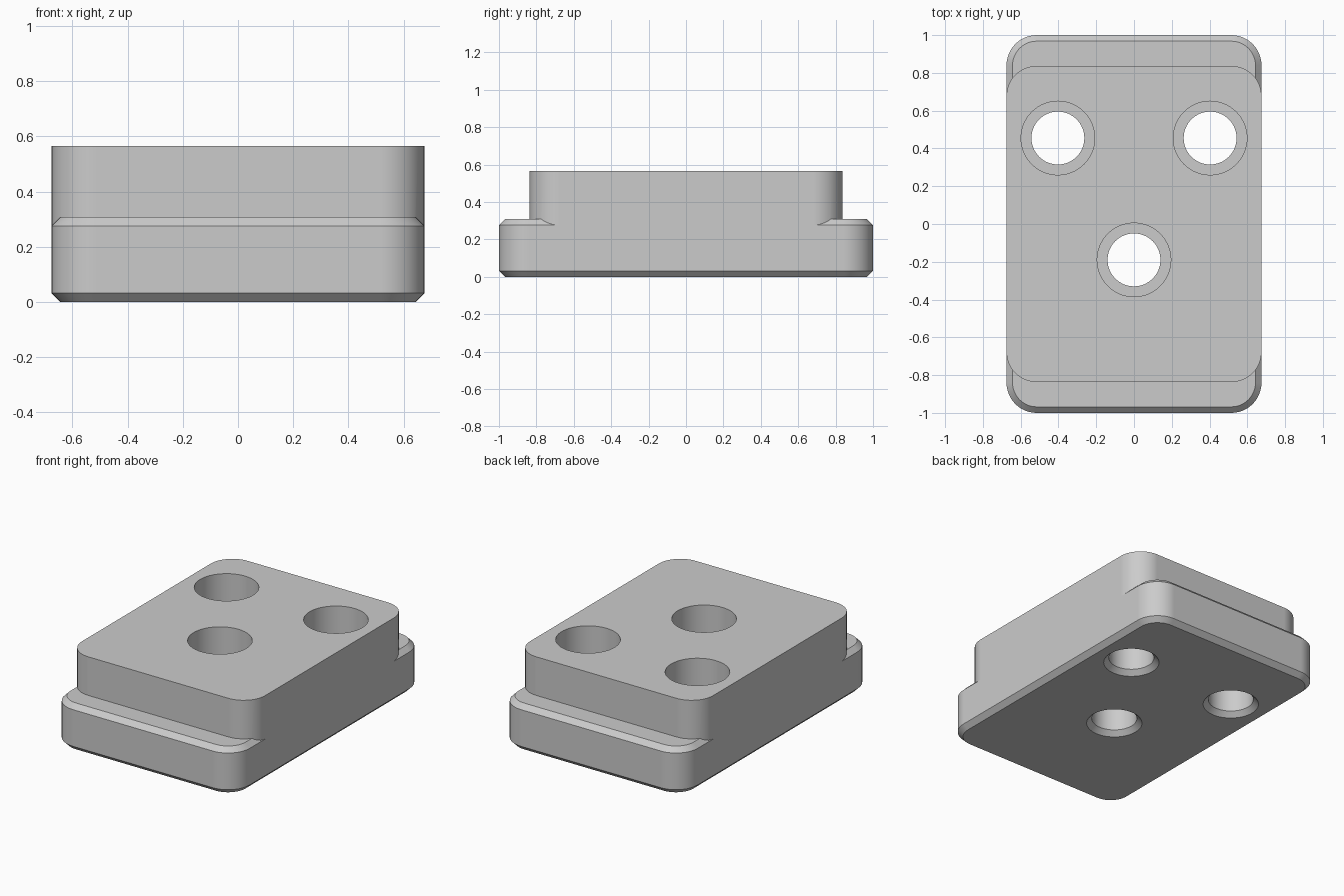
import bpy, bmesh, math

if "Cube" in bpy.data.objects:
    bpy.data.objects.remove(bpy.data.objects["Cube"], do_unlink=True)

HALF_X, BASE_Y, UPPER_Y = 0.675, 1.0, 0.837
BASE_TOP, TOP = 0.308, 0.565
CORNER, CHAMFER = 0.16, 0.032

grey = bpy.data.materials.new("plain_grey")
grey.use_nodes = True
grey.diffuse_color = (0.6, 0.6, 0.6, 1)
grey.node_tree.nodes["Principled BSDF"].inputs["Base Color"].default_value = (0.6, 0.6, 0.6, 1)


def rounded_rect(hx, hy, z, inset=0, steps=12):
    """Ring of points round a rectangle with rounded corners."""
    cx, cy, r = hx - CORNER, hy - CORNER, CORNER - inset
    ring = []
    for quarter, (sx, sy) in enumerate([(1, 1), (-1, 1), (-1, -1), (1, -1)]):
        for i in range(steps + 1):
            a = (quarter + i / steps) * math.pi / 2
            ring.append((sx * cx + r * math.cos(a), sy * cy + r * math.sin(a), z))
    return ring


def circle(x, y, r, z, steps=64):
    angles = [2 * math.pi * i / steps for i in range(steps)]
    return [(x + r * math.cos(a), y + r * math.sin(a), z) for a in angles]


def loft(name, rings):
    """Closed solid through a stack of matching rings, bottom to top."""
    bm = bmesh.new()
    rows = [[bm.verts.new(p) for p in ring] for ring in rings]
    for low, high in zip(rows, rows[1:]):
        for i in range(len(low)):
            j = (i + 1) % len(low)
            bm.faces.new((low[i], low[j], high[j], high[i]))
    bm.faces.new(rows[0][::-1])
    bm.faces.new(rows[-1])
    bmesh.ops.recalc_face_normals(bm, faces=bm.faces)
    mesh = bpy.data.meshes.new(name)
    bm.to_mesh(mesh)
    bm.free()
    mesh.materials.append(grey)
    obj = bpy.data.objects.new(name, mesh)
    bpy.context.collection.objects.link(obj)
    return obj


def combine(target, other, operation):
    """Apply a boolean and remove the operand."""
    mod = target.modifiers.new(operation.lower(), 'BOOLEAN')
    mod.operation, mod.solver, mod.object = operation, 'EXACT', other
    bpy.context.view_layer.objects.active = target
    bpy.ops.object.modifier_apply(modifier=mod.name)
    bpy.data.objects.remove(other, do_unlink=True)


# Base slab, chamfered along its bottom and top edges
block = loft("mounting_block", [
    rounded_rect(HALF_X, BASE_Y, 0, CHAMFER),
    rounded_rect(HALF_X, BASE_Y, CHAMFER),
    rounded_rect(HALF_X, BASE_Y, BASE_TOP - CHAMFER),
    rounded_rect(HALF_X, BASE_Y, BASE_TOP, CHAMFER)])

# Shorter upper slab, flush with the sides
upper = loft("upper_slab", [rounded_rect(HALF_X, UPPER_Y, z) for z in (0.15, TOP)])
combine(block, upper, 'UNION')

# Three counterbored bolt holes, countersunk underneath
bore_profile = [(0.222, -0.05), (0.14, 0.032), (0.14, 0.27), (0.195, 0.27), (0.195, 0.7)]
for x, y in [(-0.403, 0.455), (0.403, 0.455), (0, -0.19)]:
    cutter = loft("hole_cutter", [circle(x, y, r, z) for r, z in bore_profile])
    cutter.hide_render = True
    combine(block, cutter, 'DIFFERENCE')

# Smooth round walls, crisp edges
bpy.ops.object.select_all(action='DESELECT')
block.select_set(True)
bpy.context.view_layer.objects.active = block
bpy.ops.object.shade_smooth_by_angle(angle=math.radians(25))
weighted = block.modifiers.new("even_shading", 'WEIGHTED_NORMAL')
weighted.keep_sharp = True
